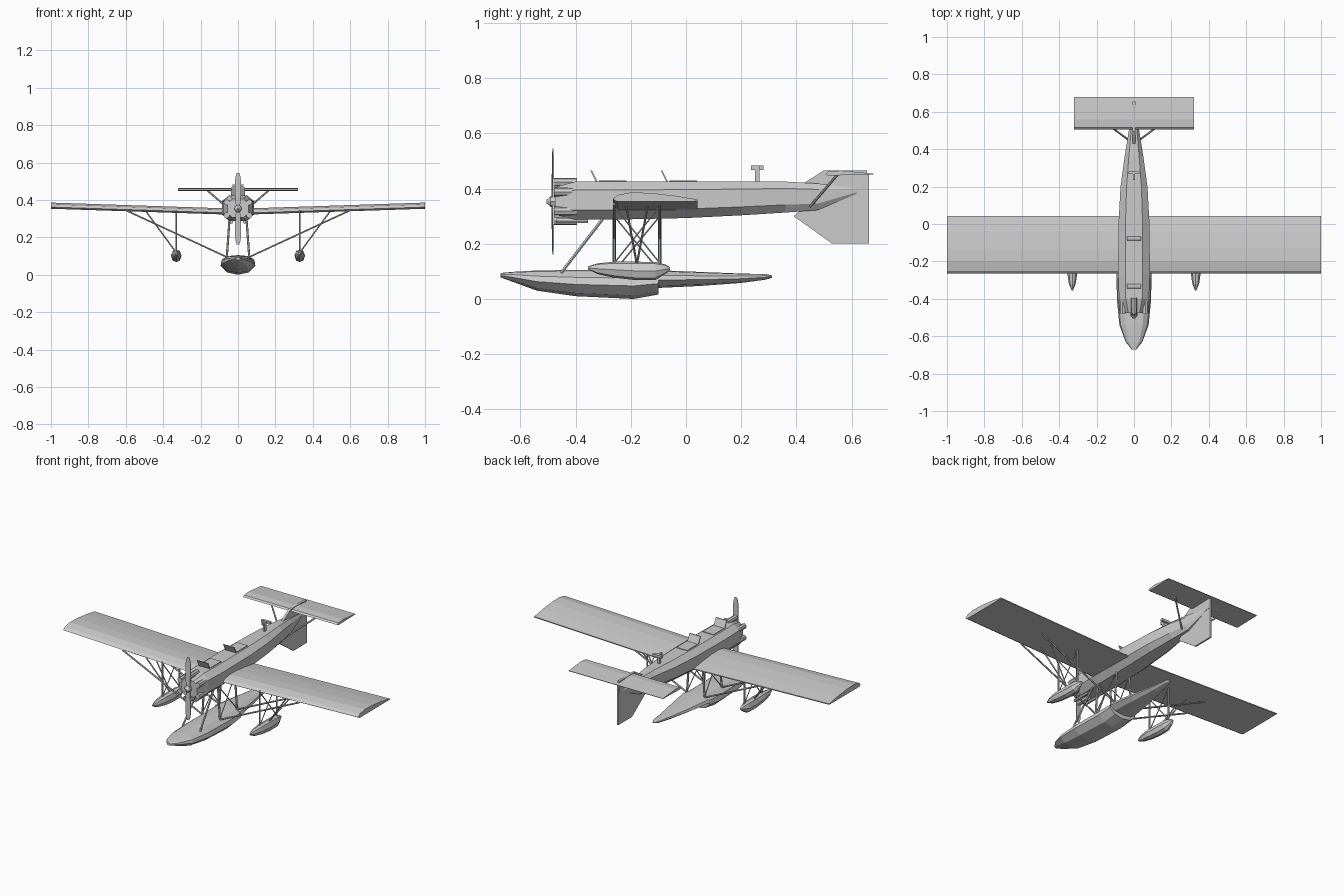
import bpy, bmesh
from math import sin, cos, pi, radians
from mathutils import Vector

if "Cube" in bpy.data.objects:
    bpy.data.objects.remove(bpy.data.objects["Cube"])


def loft(name, rings):
    """Skin a list of equal-length closed rings and cap both ends."""
    bm = bmesh.new()
    rows = [[bm.verts.new(p) for p in r] for r in rings]
    n = len(rows[0])
    for a, b in zip(rows, rows[1:]):
        for i in range(n):
            j = (i + 1) % n
            bm.faces.new((a[i], a[j], b[j], b[i]))
    bm.faces.new(rows[0][::-1])
    bm.faces.new(rows[-1])
    bmesh.ops.recalc_face_normals(bm, faces=bm.faces)
    me = bpy.data.meshes.new(name)
    bm.to_mesh(me)
    bm.free()
    ob = bpy.data.objects.new(name, me)
    bpy.context.collection.objects.link(ob)
    return ob


def hull(name, half, sections, x=0):
    """half: right-hand unit outline (x, z); sections: (y, half width, bottom, top)."""
    outline = half + [(-u, v) for u, v in reversed(half) if u > 0]
    return loft(name, [[(x + u * w, y, b + v * (t - b)) for u, v in outline]
                       for y, w, b, t in sections])


def box(name, x, y, z):
    """Box from three (min, max) ranges."""
    return loft(name, [[(x[0], q, z[0]), (x[1], q, z[0]), (x[1], q, z[1]), (x[0], q, z[1])] for q in y])


def rod(name, a, b, r=0.005, n=6, r2=None):
    a, b = Vector(a), Vector(b)
    q = (b - a).to_track_quat('Z', 'Y')
    ring = lambda c, k: [c + q @ Vector((k * cos(2 * pi * i / n), k * sin(2 * pi * i / n), 0)) for i in range(n)]
    return loft(name, [ring(a, r), ring(b, r if r2 is None else r2)])


def plate(name, pts, t):
    """Thin upright plate from a (y, z) outline."""
    return loft(name, [[(s * t / 2, y, z) for y, z in pts] for s in (-1, 1)])


# Fuselage
octagon = [(.55, 0), (1, .25), (1, .78), (.55, 1)]
hull("fuselage", octagon, [
    (-.475, .055, .305, .405), (-.40, .08, .287, .425), (-.27, .085, .287, .425),
    (0, .083, .293, .425), (.2, .072, .303, .425), (.36, .05, .313, .425),
    (.48, .031, .322, .418), (.64, .004, .39, .40)])

# Engine: ring of cylinder fairings, exhausts, spinner
EZ = .353
for i in range(6):
    a = radians(30 + 60 * i)
    x, z = .07 * cos(a), EZ + .07 * sin(a)
    rod("engine_cylinder", (x, -.478, z), (x, -.395, z), .016, 8)
for s in (-1, 1):
    rod("exhaust_pipe", (s * .035, -.47, .283), (s * .035, -.355, .283), .009, 6)
rod("propeller_hub", (0, -.49, EZ), (0, -.46, EZ), .02, 8)
rod("spinner", (0, -.49, EZ), (0, -.506, EZ), .02, 8, .005)

# Propeller blades
for s in (-1, 1):
    blade = [(.0, .010, .006), (.05, .014, .005), (.12, .017, .004), (.17, .014, .003), (.192, .006, .002)]
    loft("propeller_blade", [[(-w, -.482 - t, EZ + s * d), (w, -.482 - t * .3, EZ + s * d),
                              (w, -.482 + t, EZ + s * d), (-w, -.482 + t * .3, EZ + s * d)]
                             for d, w, t in blade])

# Cockpit rims and windshields
for y in (-.325, -.07):
    box("cockpit_rim", (-.037, .037), (y + .01, y + .11), (.42, .429))
    loft("windshield", [[(s * .037, y, .422), (s * .037, y + .006, .422),
                         (s * .037, y - .016, .466), (s * .037, y - .022, .466)] for s in (-1, 1)])

# Rear gun mount
box("gun_post", (-.006, .006), (.25, .267), (.42, .472))
box("gun_body", (-.006, .006), (.235, .28), (.468, .483))
box("gun_crossbar", (-.03, .03), (.266, .28), (.468, .483))

# Wing with slight dihedral
airfoil = [(-.265, .362), (-.25, .376), (-.2, .386), (-.13, .384), (-.04, .374),
           (.042, .36), (.042, .354), (-.1, .353), (-.25, .353)]
loft("wing", [[(x, y, z - .033 * (1 - abs(x))) for y, z in airfoil] for x in (-1, 0, 1)])

# Tailplane, fin and rudder
tail = [(.505, .452), (.515, .461), (.56, .465), (.68, .454), (.68, .451), (.515, .447)]
loft("tailplane", [[(x, y, z) for y, z in tail] for x in (-.32, .32)])
plate("tail_pylon", [(.42, .415), (.50, .466), (.655, .466), (.655, .39), (.48, .36)], .014)
plate("lower_fin", [(.39, .30), (.53, .2), (.663, .2), (.663, .452), (.56, .43), (.45, .35)], .010)

# Main float with step
float_half = [(0, 0), (.62, .12), (1, .45), (.92, .72), (.6, .95), (0, 1)]
hull("main_float", float_half, [
    (-.672, .012, .078, .094), (-.63, .045, .063, .098), (-.54, .078, .03, .103),
    (-.40, .092, .01, .105), (-.19, .093, 0, .105), (-.10, .09, .016, .104),
    (-.099, .09, .04, .104), (.05, .065, .047, .098), (.2, .036, .058, .092), (.29, .02, .07, .09),
    (.312, .008, .077, .085)])

for s in (-1, 1):
    # Wing-tip floats
    hull("side_float", [(0, 0), (.7, .12), (1, .5), (.65, .9), (0, 1)], [
        (-.355, .004, .107, .118), (-.32, .018, .09, .129), (-.26, .027, .077, .135),
        (-.18, .028, .068, .135), (-.11, .026, .069, .134), (-.075, .014, .09, .125),
        (-.058, .006, .105, .115)], s * .33)
    # Side float struts
    for y in (-.26, -.095):
        rod("side_float_strut", (s * .33, y, .12), (s * .33, y, .345))
        rod("side_float_brace", (s * .335, -.178, .125), (s * .5, y * .5 - .089, .35), .004)
    rod("side_float_cross_brace", (s * .33, -.26, .13), (s * .33, -.095, .335), .003)
    rod("side_float_cross_brace", (s * .33, -.095, .13), (s * .33, -.26, .335), .003)
    # Main float struts
    for y in (-.26, -.095):
        rod("main_float_strut", (s * .06, y, .09), (s * .045, y, .31), .006)
        rod("wing_brace", (s * .06, y, .095), (s * .6, y, .345), .005)
    rod("front_float_strut", (s * .06, -.452, .095), (s * .045, -.29, .305), .006)
    rod("float_cross_brace", (s * .06, -.26, .1), (s * .045, -.095, .3), .003)
    rod("float_cross_brace", (s * .06, -.095, .1), (s * .045, -.26, .3), .003)
    # Tailplane brace
    rod("tailplane_strut", (s * .03, .45, .335), (s * .165, .55, .452), .005)
